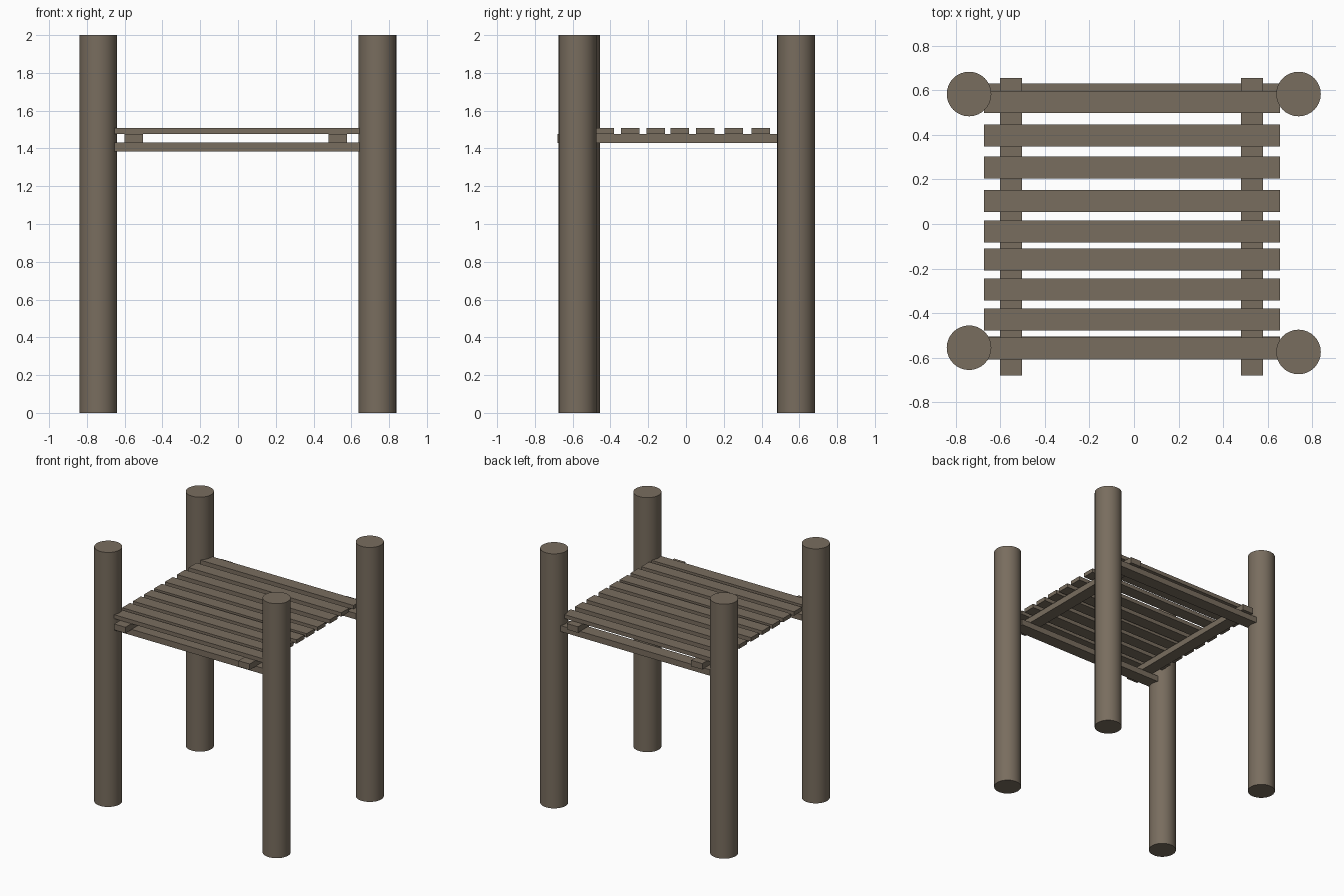
import bpy

if "Cube" in bpy.data.objects:
    bpy.data.objects.remove(bpy.data.objects["Cube"])

wood = bpy.data.materials.new("weathered brown wood")
wood.diffuse_color = (0.19, 0.153, 0.113, 1.0)
wood.use_nodes = True
wood.node_tree.nodes["Principled BSDF"].inputs["Base Color"].default_value = wood.diffuse_color


def box(name, x0, x1, y0, y1, z0, z1):
    bpy.ops.mesh.primitive_cube_add(size=1, location=((x0 + x1) / 2, (y0 + y1) / 2, (z0 + z1) / 2))
    ob = bpy.context.object
    ob.name = name
    ob.scale = (x1 - x0, y1 - y0, z1 - z0)
    bpy.ops.object.transform_apply(location=False, rotation=False, scale=True)
    ob.data.materials.append(wood)


def post(name, x, y):
    bpy.ops.mesh.primitive_cylinder_add(vertices=32, radius=0.1, depth=2, location=(x, y, 1))
    ob = bpy.context.object
    ob.name = name
    ob.data.materials.append(wood)
    bpy.ops.object.shade_smooth_by_angle()


# Four round corner posts, slightly uneven
post("front_left_post", -0.74, -0.555)
post("front_right_post", 0.738, -0.574)
post("back_left_post", -0.74, 0.583)
post("back_right_post", 0.738, 0.583)

# Lower cross beams between the posts
X0, X1 = -0.673, 0.655
box("front_beam", X0, X1, -0.605, -0.505, 1.385, 1.432)
box("back_beam", X0, X1, 0.53, 0.63, 1.385, 1.432)

# Joists resting on the beams
box("left_joist", -0.60, -0.502, -0.68, 0.655, 1.43, 1.477)
box("right_joist", 0.48, 0.578, -0.68, 0.655, 1.43, 1.477)

# Unevenly spaced deck planks
for i, y in enumerate((-0.558, -0.429, -0.294, -0.16, -0.034, 0.103, 0.253, 0.397, 0.547)):
    box(f"deck_plank_{i + 1}", X0, X1, y - 0.049, y + 0.049, 1.477, 1.508)
